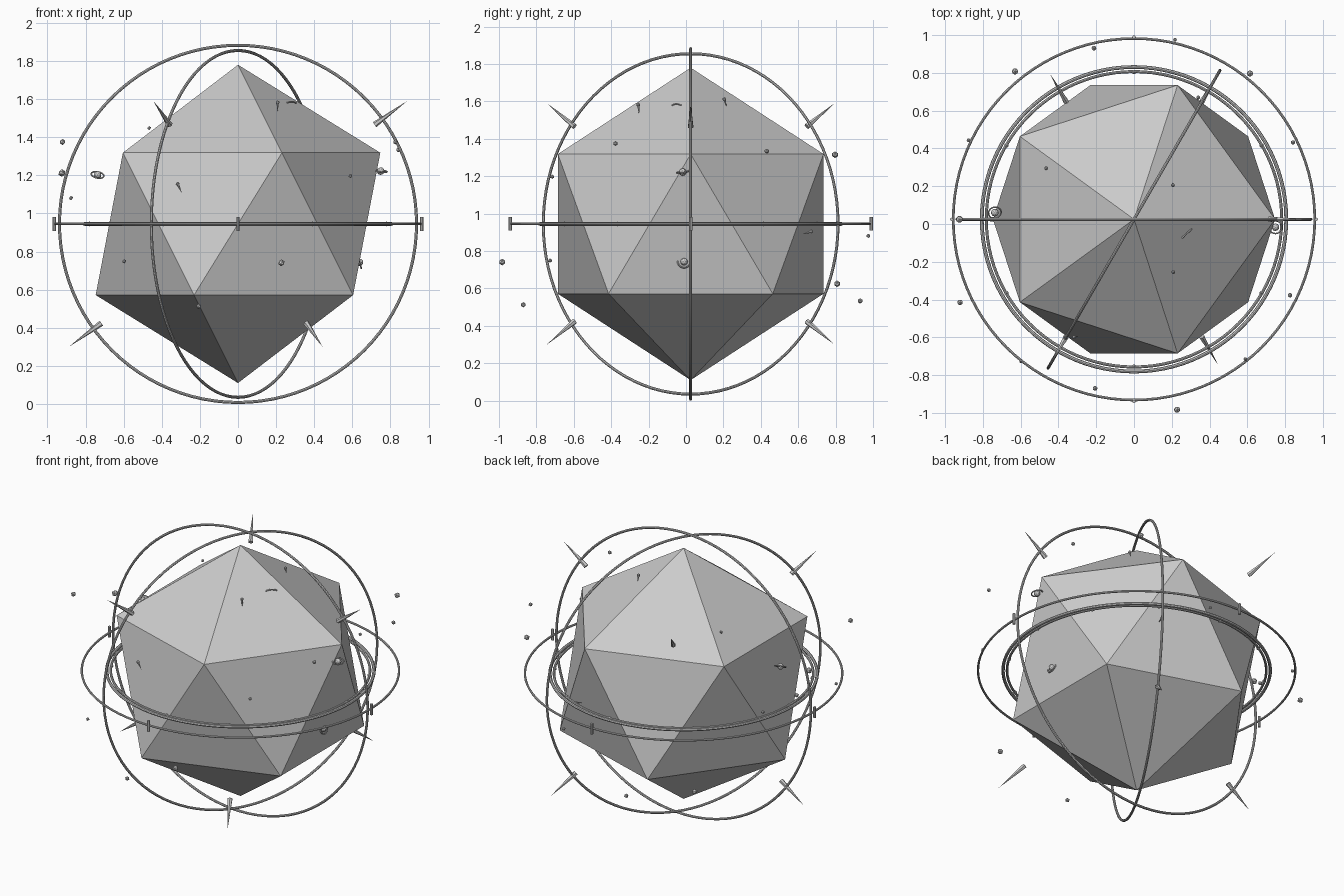
import bpy, math
from mathutils import Vector

if "Cube" in bpy.data.objects:
    bpy.data.objects.remove(bpy.data.objects["Cube"])

C = Vector((0, 0.025, 0.945))   # centre of the whole model


def finish(name, smooth=False):
    o = bpy.context.object
    o.name = name
    if smooth:
        bpy.ops.object.shade_smooth_by_angle()
    return o


def ring(name, major, minor, rot=(0, 0, 0), loc=(0, 0, 0), seg=96):
    bpy.ops.mesh.primitive_torus_add(major_radius=major, minor_radius=minor,
                                     major_segments=seg, minor_segments=8,
                                     location=C + Vector(loc), rotation=rot)
    return finish(name, True)


def ball(name, r, loc, sub=1):
    bpy.ops.mesh.primitive_ico_sphere_add(subdivisions=sub, radius=r, location=C + Vector(loc))
    return finish(name)


def cone(name, r, base, tip, verts=6):
    base, tip = Vector(base), Vector(tip)
    d = tip - base
    bpy.ops.mesh.primitive_cone_add(vertices=verts, radius1=r, radius2=0, depth=d.length,
                                    location=C + (base + tip) / 2,
                                    rotation=d.to_track_quat('Z', 'Y').to_euler())
    return finish(name)


# Faceted core
ball("core", 0.835, (0, 0, 0))

# Orbit rings: two upright, one wide level ring, a close pair at the equator
ring("upright_ring_front", 0.937, 0.008, (math.pi / 2, 0, 0))
ring("upright_ring_turned", 0.91, 0.008, (math.pi / 2, 0, math.radians(60)))
ring("wide_level_ring", 0.957, 0.007)
ring("equator_ring_outer", 0.806, 0.01)
ring("equator_ring_inner", 0.782, 0.008)

# Pegs on the wide ring
for i in range(4):
    a = i * math.pi / 2
    bpy.ops.mesh.primitive_cylinder_add(
        vertices=8, radius=0.009, depth=0.072,
        location=C + Vector((0.965 * math.cos(a), 0.965 * math.sin(a), 0)))
    finish("ring_peg")

# Beads on the equator rings
for i in range(12):
    a = i * math.pi / 6
    ball("equator_bead", 0.013, (0.78 * math.cos(a), 0.78 * math.sin(a), 0))

# Spikes pointing outward, alternately up and down
for i in range(6):
    a, e = i * math.pi / 3, math.radians(36) * (-1) ** i
    d = Vector((math.cos(a) * math.cos(e), math.sin(a) * math.cos(e), math.sin(e)))
    cone("spike", 0.016, d * 0.886, d * 1.097)

# Floating moons: x, y, z, radius
for x, y, z, r in [
        (-.63, .783, -.32, .018), (.614, .772, .37, .018), (-.921, -.44, .43, .016),
        (.228, -1.008, -.204, .018), (-.206, -.895, -.432, .014), (.59, -.74, .252, .011),
        (-.212, .906, -.412, .014), (.217, .95, -.064, .011), (-.876, .418, .136, .011),
        (.842, .407, .389, .013), (.826, -.402, .43, .013), (-.924, 0, .267, .02),
        (-.466, .27, .503, .01), (-.597, -.752, -.196, .011)]:
    ball("moon", r, (x, y, z))

# Small ringed planets: position and ring tilt
for p, rot in [((-.737, .035, .257), (.5, .2, 0)),
               ((.749, -.042, .277), (.15, .1, 0)),
               ((.637, -.035, -.202), (0, 1.25, 0))]:
    ball("planet", 0.02, p, 2)
    ring("planet_ring", 0.034, 0.004, rot, p, 24)

# Comets: head and tail direction
for p, t in [((.208, -.28, .637), (0, .004, -.05)),
             ((.206, .18, .667), (.0, .012, -.04)),
             ((-.317, -.624, .21), (.022, .005, -.047)),
             ((.34, .645, -.04), (-.01, -.045, -.015))]:
    ball("comet_head", 0.011, p)
    cone("comet_tail", 0.008, p, Vector(p) + Vector(t))

# Thin arc standing on the upper facet
cu = bpy.data.curves.new("surface_arc", 'CURVE')
cu.dimensions = '3D'
cu.bevel_depth = 0.004
cu.bevel_resolution = 1
s = cu.splines.new('POLY')
s.points.add(6)
for i, p in enumerate(s.points):
    t = i / 3 - 1
    v = C + Vector((.28 + .026 * t, -.075 + .024 * t, .642 - .008 * t * t))
    p.co = (*v, 1)
bpy.context.collection.objects.link(bpy.data.objects.new("surface_arc", cu))
